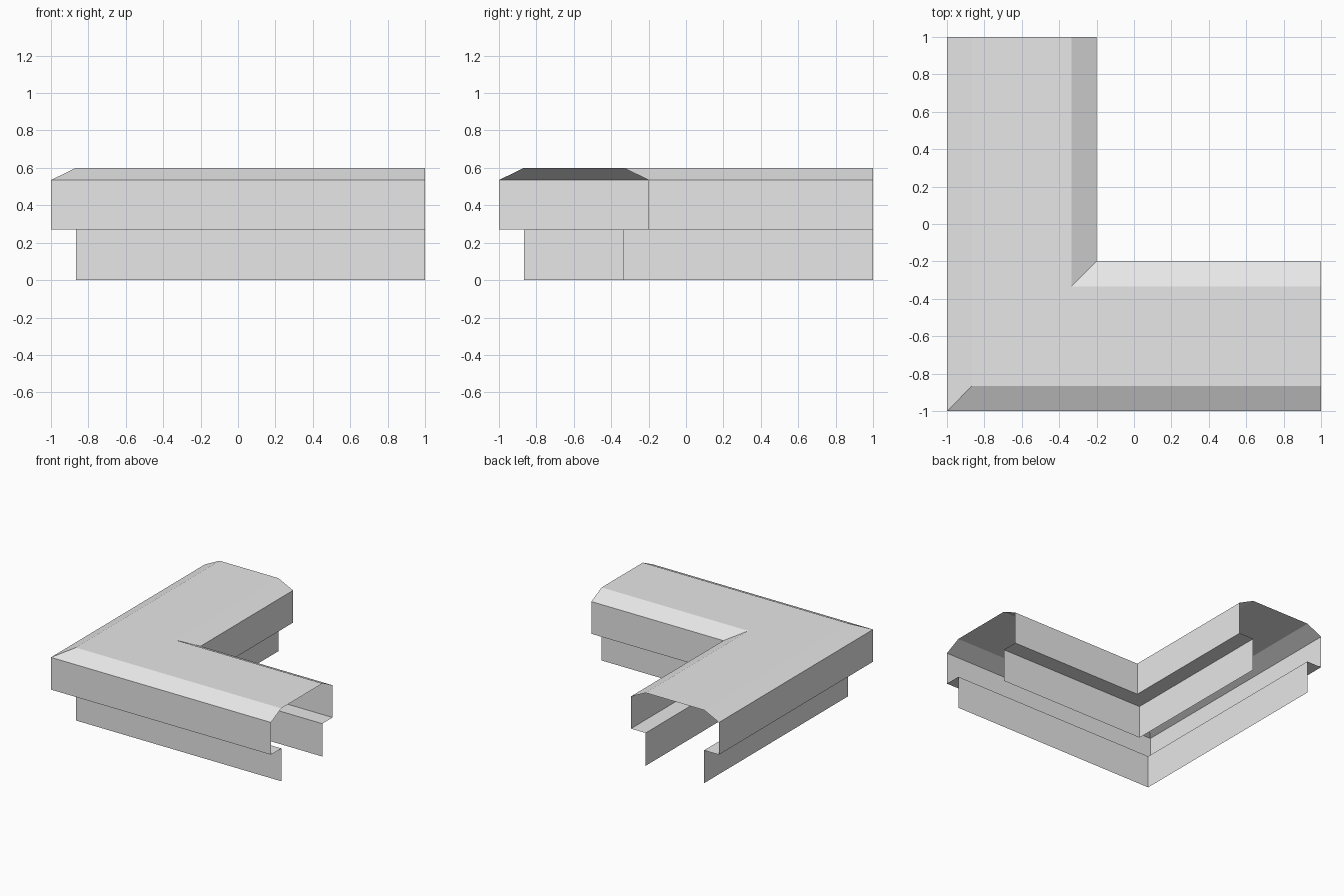
import bpy
import bmesh

cube = bpy.data.objects.get("Cube")
if cube:
    bpy.data.objects.remove(cube, do_unlink=True)

# Single light grey finish
grey = bpy.data.materials.new("light_grey")
grey.use_nodes = True
colour = (0.8, 0.8, 0.8, 1)
grey.diffuse_color = colour
grey.node_tree.nodes["Principled BSDF"].inputs["Base Color"].default_value = colour

# Open cross-section: (offset from the centre, height), outer side first
PROFILE = [
    (-0.865, 0), (-0.865, 0.27), (-1, 0.27), (-1, 0.535), (-0.867, 0.6),
    (-0.333, 0.6), (-0.2, 0.535), (-0.2, 0.27), (-0.333, 0.27), (-0.333, 0),
]


def sweep_corner(name, profile):
    """Sweep the section along two arms that meet in a mitred corner."""
    bm = bmesh.new()
    rings = [
        [bm.verts.new((1, u, z)) for u, z in profile],   # left arm end
        [bm.verts.new((u, u, z)) for u, z in profile],   # mitre
        [bm.verts.new((u, 1, z)) for u, z in profile],   # back arm end
    ]
    for a, b in zip(rings, rings[1:]):
        for i in range(len(profile) - 1):
            bm.faces.new((a[i], a[i + 1], b[i + 1], b[i]))
    bm.normal_update()
    # Make the roof, and so the whole shell, face outward
    roof = max(bm.faces, key=lambda f: f.calc_center_median().z)
    if roof.normal.z < 0:
        bmesh.ops.reverse_faces(bm, faces=bm.faces[:])
    mesh = bpy.data.meshes.new(name)
    bm.to_mesh(mesh)
    bm.free()
    mesh.materials.append(grey)
    obj = bpy.data.objects.new(name, mesh)
    bpy.context.collection.objects.link(obj)
    return obj


sweep_corner("corner_wall_shell", PROFILE)
